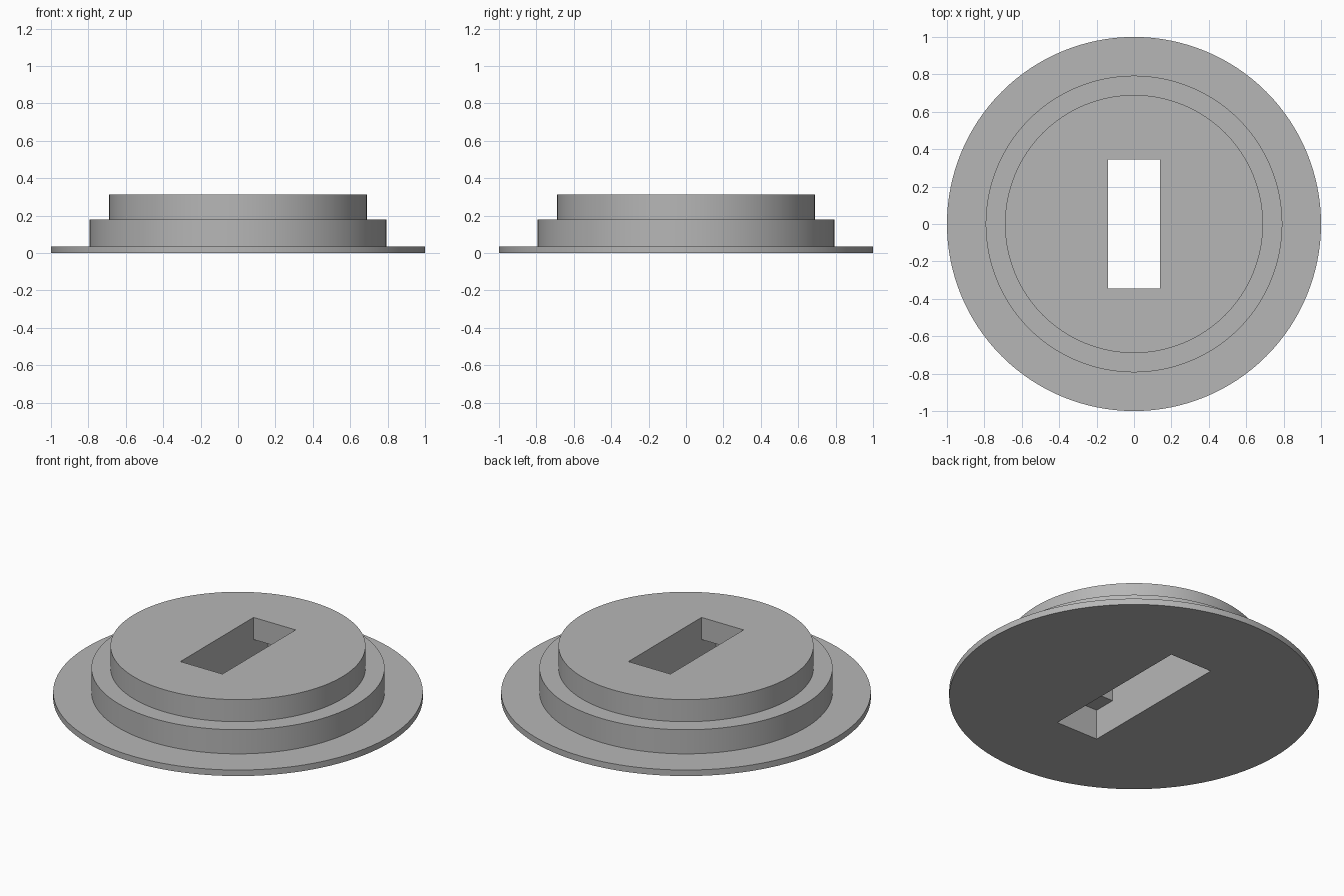
import bpy
import bmesh
from math import cos, sin, tau, radians

cube = bpy.data.objects.get("Cube")
if cube:
    bpy.data.objects.remove(cube, do_unlink=True)

SEGMENTS = 128
TIERS = [(1.0, 0.0, 0.036), (0.793, 0.036, 0.18), (0.69, 0.18, 0.312)]  # radius, bottom, top

grey = bpy.data.materials.new("plain grey")
grey.use_nodes = True
colour = (0.47, 0.47, 0.47, 1)
grey.diffuse_color = colour
grey.node_tree.nodes["Principled BSDF"].inputs["Base Color"].default_value = colour


def add_object(name, bm):
    bmesh.ops.recalc_face_normals(bm, faces=bm.faces)
    mesh = bpy.data.meshes.new(name)
    bm.to_mesh(mesh)
    bm.free()
    mesh.materials.append(grey)
    obj = bpy.data.objects.new(name, mesh)
    bpy.context.collection.objects.link(obj)
    return obj


def make_box(name, width, length, bottom, top):
    bm = bmesh.new()
    bmesh.ops.create_cube(bm, size=1)
    for v in bm.verts:
        v.co.x *= width
        v.co.y *= length
        v.co.z = top if v.co.z > 0 else bottom
    return add_object(name, bm)


# Stepped round body: rings stacked from the tier outline, capped at both ends
bm = bmesh.new()
rings = []
for radius, bottom, top in TIERS:
    for z in (bottom, top):
        rings.append([bm.verts.new((radius * cos(tau * i / SEGMENTS),
                                    radius * sin(tau * i / SEGMENTS), z))
                      for i in range(SEGMENTS)])
for low, high in zip(rings, rings[1:]):
    for i in range(SEGMENTS):
        j = (i + 1) % SEGMENTS
        bm.faces.new((low[i], low[j], high[j], high[i]))
bm.faces.new(rings[0])
bm.faces.new(rings[-1])
body = add_object("stepped_body", bm)

# Slot through the body, longer below the top tier
cutters = [make_box("upper_slot_cutter", 0.278, 0.69, 0.1, 0.5),
           make_box("lower_slot_cutter", 0.278, 0.96, -0.2, 0.18)]
bpy.ops.object.select_all(action="DESELECT")
bpy.context.view_layer.objects.active = body
body.select_set(True)
for cutter in cutters:
    cutter.hide_render = True
    mod = body.modifiers.new("slot", "BOOLEAN")
    mod.operation = "DIFFERENCE"
    mod.solver = "EXACT"
    mod.object = cutter
    bpy.ops.object.modifier_apply(modifier=mod.name)
    bpy.data.objects.remove(cutter, do_unlink=True)

# Smooth round walls, sharp steps
bpy.ops.object.shade_smooth_by_angle(angle=radians(30))
